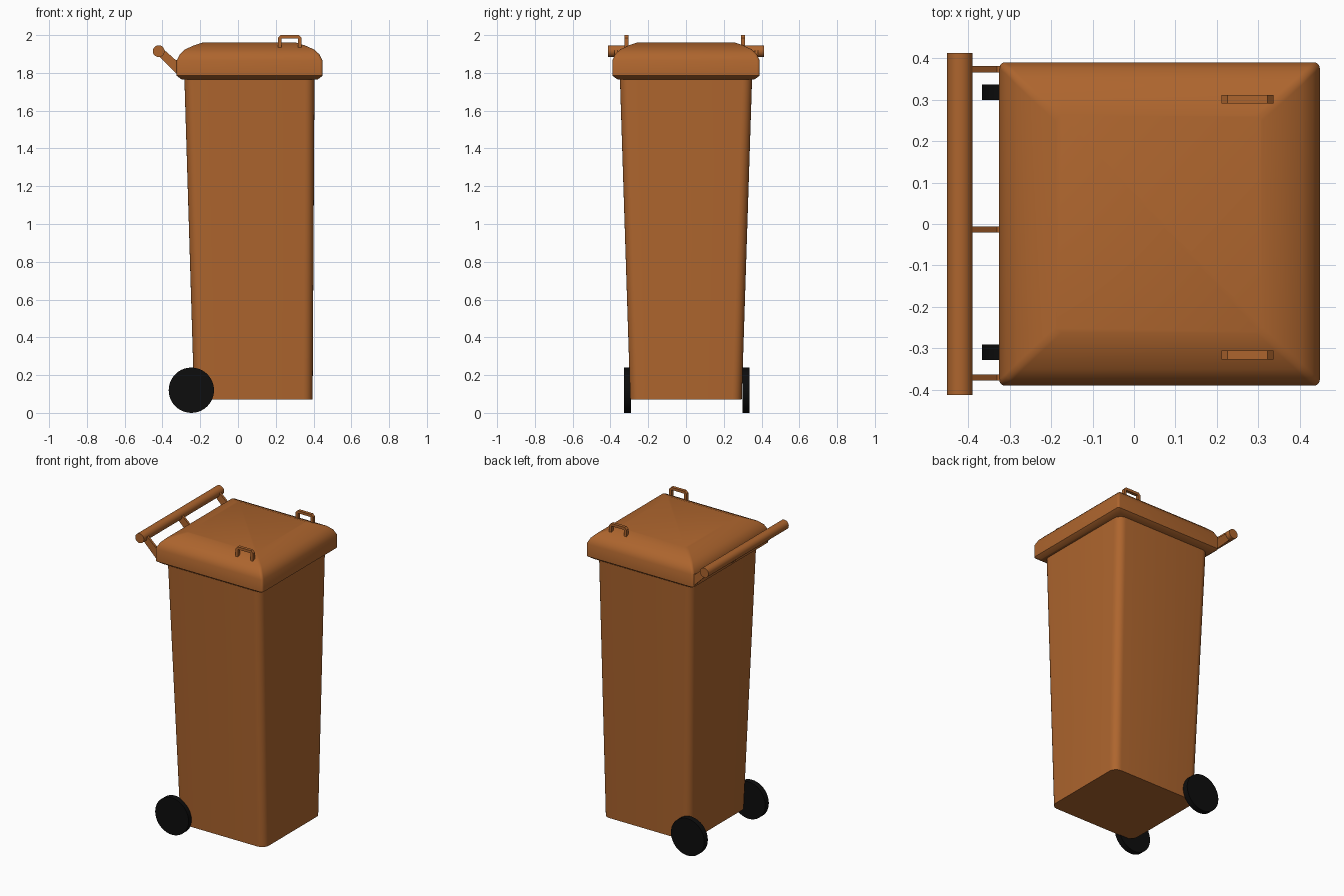
import bpy, bmesh, math

if "Cube" in bpy.data.objects:
    bpy.data.objects.remove(bpy.data.objects["Cube"])


def material(name, color):
    m = bpy.data.materials.new(name)
    m.diffuse_color = color
    m.use_nodes = True
    m.node_tree.nodes["Principled BSDF"].inputs["Base Color"].default_value = m.diffuse_color
    return m


BROWN = material("orange_brown", (0.42, 0.13, 0.027, 1))
BLACK = material("black_rubber", (0.004, 0.004, 0.004, 1))


def finish(name, bm, mat, angle=35):
    bmesh.ops.recalc_face_normals(bm, faces=bm.faces)
    mesh = bpy.data.meshes.new(name)
    bm.to_mesh(mesh)
    bm.free()
    mesh.materials.append(mat)
    ob = bpy.data.objects.new(name, mesh)
    bpy.context.collection.objects.link(ob)
    bpy.ops.object.select_all(action='DESELECT')
    ob.select_set(True)
    bpy.context.view_layer.objects.active = ob
    bpy.ops.object.shade_smooth_by_angle(angle=math.radians(angle))
    return ob


def rounded_ring(bm, x0, x1, hy, z, r, seg=6):
    ring = []
    corners = [(x1 - r, hy - r), (x0 + r, hy - r), (x0 + r, r - hy), (x1 - r, r - hy)]
    for i, (cx, cy) in enumerate(corners):
        for k in range(seg + 1):
            a = math.pi / 2 * (i + k / seg)
            ring.append(bm.verts.new((cx + r * math.cos(a), cy + r * math.sin(a), z)))
    return ring


def loft(name, sections, mat, angle=35):
    bm = bmesh.new()
    rings = [rounded_ring(bm, *s) for s in sections]
    for a, b in zip(rings, rings[1:]):
        for i in range(len(a)):
            j = (i + 1) % len(a)
            bm.faces.new((a[i], a[j], b[j], b[i]))
    bm.faces.new(rings[0])
    bm.faces.new(rings[-1])
    return finish(name, bm, mat, angle)


def plate(name, outline, y, width, mat):
    """Extrude an (x, z) outline along y, centred on y."""
    bm = bmesh.new()
    face = bm.faces.new([bm.verts.new((x, y - width / 2, z)) for x, z in outline])
    ext = bmesh.ops.extrude_face_region(bm, geom=[face])
    moved = [g for g in ext["geom"] if isinstance(g, bmesh.types.BMVert)]
    bmesh.ops.translate(bm, verts=moved, vec=(0, width, 0))
    return finish(name, bm, mat)


def circle(cx, cz, r, n):
    return [(cx + r * math.cos(2 * math.pi * i / n), cz + r * math.sin(2 * math.pi * i / n))
            for i in range(n)]


# Tapered bin body with rounded corners: x0, x1, half depth, z, radius
loft("bin_body", [(-0.232, 0.395, 0.295, 0.07, 0.05),
                  (-0.284, 0.405, 0.35, 1.775, 0.05)], BROWN)

# Lid with flared rim and stepped dome
loft("lid", [(-0.298, 0.422, 0.362, 1.765, 0.015),
             (-0.325, 0.448, 0.39, 1.785, 0.015),
             (-0.325, 0.448, 0.39, 1.865, 0.015),
             (-0.308, 0.431, 0.376, 1.898, 0.015),
             (-0.283, 0.405, 0.35, 1.923, 0.015),
             (-0.235, 0.355, 0.305, 1.945, 0.015),
             (-0.188, 0.308, 0.262, 1.96, 0.015)], BROWN, 45)

# Rear push bar and its three brackets
plate("push_bar", circle(-0.42, 1.915, 0.031, 32), 0, 0.825, BROWN)
bracket = [(-0.43, 1.90), (-0.32, 1.79), (-0.30, 1.79), (-0.30, 1.865),
           (-0.33, 1.868), (-0.40, 1.93)]
for side, y in (("left", -0.37), ("middle", -0.013), ("right", 0.373)):
    plate("bar_bracket_" + side, bracket, y, 0.015, BROWN)

# Small grip loops on the lid, and wheels
loop = [(0.211, 1.92), (0.211, 1.985), (0.225, 2.0), (0.322, 2.0), (0.336, 1.985),
        (0.336, 1.91), (0.318, 1.91), (0.318, 1.983), (0.229, 1.983), (0.229, 1.92)]
for side, y_grip, y_wheel in (("left", -0.316, -0.309), ("right", 0.301, 0.318)):
    plate("lid_grip_" + side, loop, y_grip, 0.021, BROWN)
    plate("wheel_" + side, circle(-0.247, 0.12, 0.12, 40), y_wheel, 0.037, BLACK)
